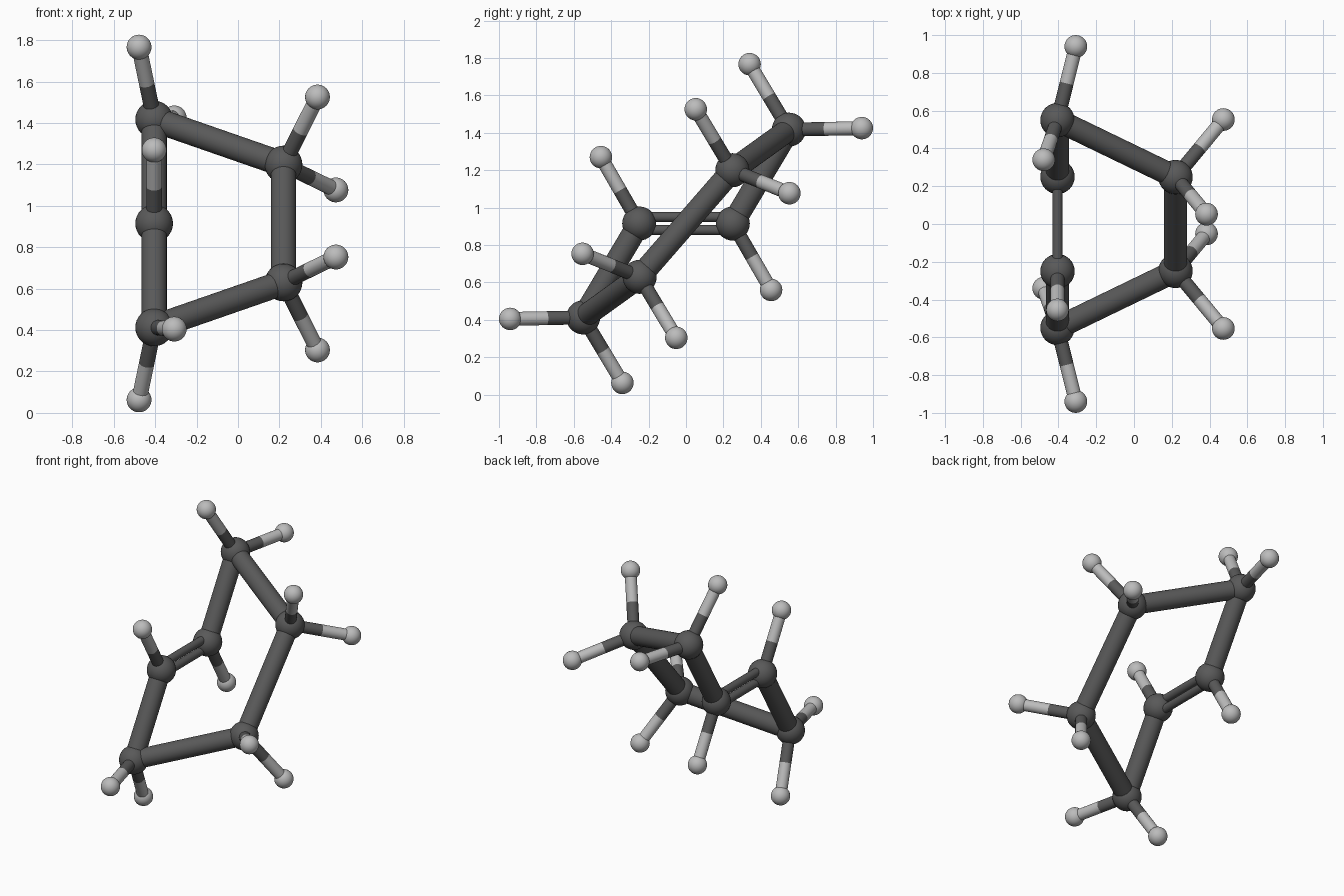
import bpy
from mathutils import Vector

if "Cube" in bpy.data.objects:
    bpy.data.objects.remove(bpy.data.objects["Cube"])

MID_Z = 0.915


def material(name, v):
    m = bpy.data.materials.new(name)
    m.diffuse_color = (v, v, v, 1)
    m.use_nodes = True
    m.node_tree.nodes["Principled BSDF"].inputs["Base Color"].default_value = m.diffuse_color
    return m


DARK = material("dark_grey", 0.1)
LIGHT = material("light_grey", 0.5)


def finish(name, mat):
    ob = bpy.context.object
    ob.name = name
    ob.data.materials.append(mat)
    bpy.ops.object.shade_smooth_by_angle()


def ball(name, p, r, mat):
    bpy.ops.mesh.primitive_uv_sphere_add(segments=32, ring_count=16, radius=r, location=p)
    finish(name, mat)


def rod(name, a, b, r, mat):
    d = b - a
    bpy.ops.mesh.primitive_cylinder_add(vertices=32, radius=r, depth=d.length, location=(a + b) / 2,
                                        rotation=d.to_track_quat('Z', 'Y').to_euler())
    finish(name, mat)


def turn(p):
    # half turn about the horizontal x axis through the middle
    return Vector((p[0], -p[1], 2 * MID_Z - p[2]))


# one half of the ring: carbon position and its hydrogens
half = {
    "double": ((-0.405, 0.25, MID_Z), [(-0.405, 0.455, 0.56)]),
    "outer": ((-0.405, 0.55, 1.417), [(-0.478, 0.34, 1.767), (-0.308, 0.94, 1.425)]),
    "inner": ((0.22, 0.248, 1.20), [(0.384, 0.052, 1.526), (0.473, 0.553, 1.077)]),
}

ring = {}
for side, place in (("upper", Vector), ("lower", turn)):
    for key, (c, hydrogens) in half.items():
        c = ring[side, key] = place(c)
        ball(f"{side}_{key}_carbon", c, 0.091, DARK)
        for i, h in enumerate(hydrogens, 1):
            h = place(h)
            mid = (c + h) / 2
            tag = f"{side}_{key}_hydrogen_{i}"
            ball(tag, h, 0.06, LIGHT)
            rod(tag + "_bond_dark", c, mid, 0.037, DARK)
            rod(tag + "_bond_light", mid, h, 0.037, LIGHT)
    # single bonds within each half
    rod(f"{side}_side_bond", ring[side, "double"], ring[side, "outer"], 0.061, DARK)
    rod(f"{side}_cross_bond", ring[side, "outer"], ring[side, "inner"], 0.061, DARK)

# single bond joining the halves
rod("joining_bond", ring["upper", "inner"], ring["lower", "inner"], 0.061, DARK)

# double bond: two thin parallel rods
for name, dz in (("double_bond_top", 0.035), ("double_bond_bottom", -0.035)):
    off = Vector((0, 0, dz))
    rod(name, ring["upper", "double"] + off, ring["lower", "double"] + off, 0.027, DARK)
